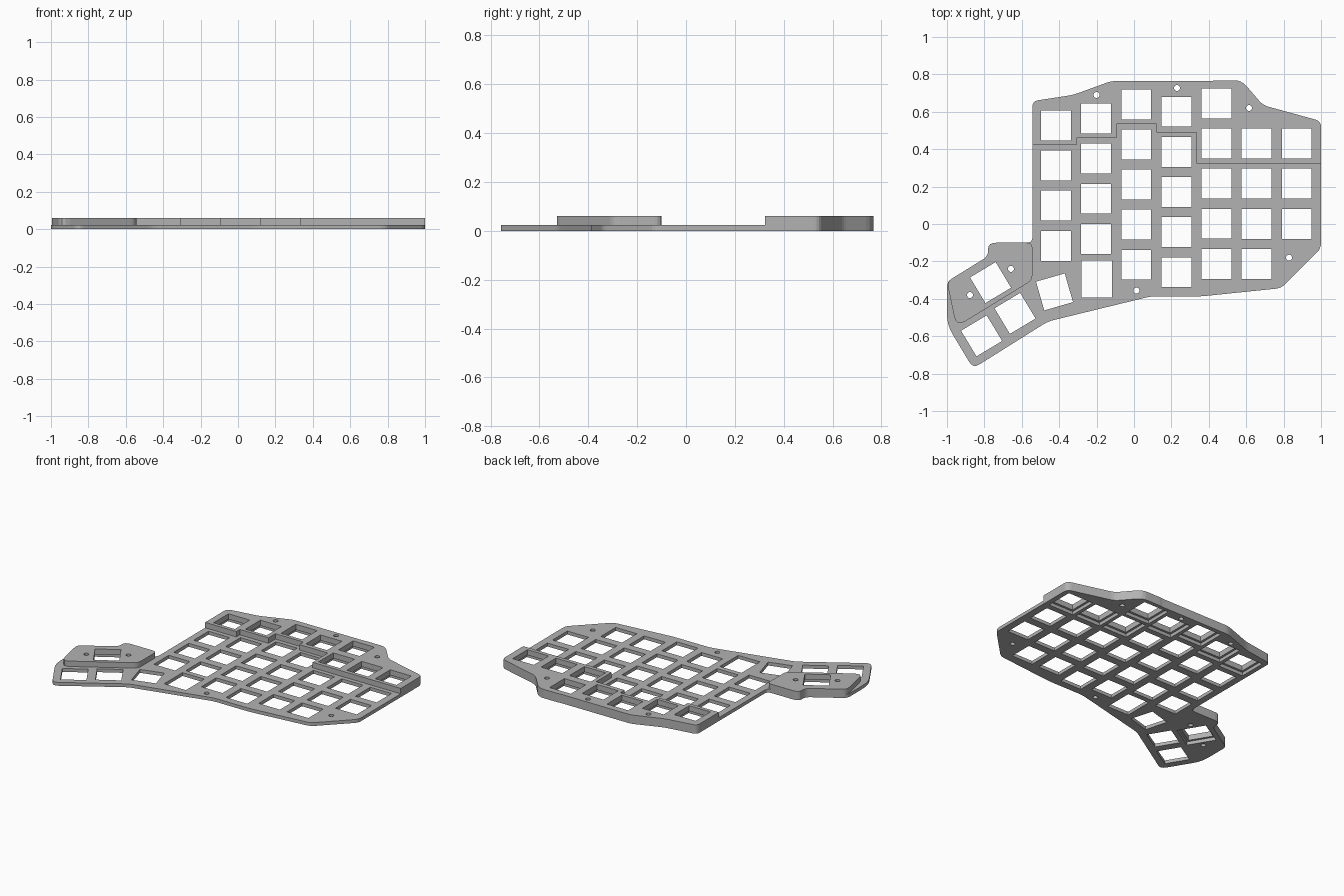
import bpy
import bmesh
from math import radians, cos, sin, tau
from mathutils import Vector, Matrix

cube = bpy.data.objects.get("Cube")
if cube:
    bpy.data.objects.remove(cube, do_unlink=True)

PLATE_TOP = 0.023
RISER_TOP = 0.06
KEY = 0.16        # switch cutout width
CLEARANCE = 0.19  # wider cutout under the raised switches
PITCH = 0.2145

grey = bpy.data.materials.new("plain grey")
grey.use_nodes = True
grey.diffuse_color = (0.45, 0.45, 0.45, 1)
grey.node_tree.nodes["Principled BSDF"].inputs["Base Color"].default_value = grey.diffuse_color


def rounded(points, radius=0.03):
    """Soften every corner of an outline; a third value overrides the radius."""
    result = []
    for i, p in enumerate(points):
        corner = Vector(p[:2])
        before = Vector(points[i - 1][:2]) - corner
        after = Vector(points[(i + 1) % len(points)][:2]) - corner
        r = p[2] if len(p) > 2 else radius
        if r == 0:
            result.append(corner)
            continue
        a = corner + before.normalized() * min(r, before.length * 0.45)
        b = corner + after.normalized() * min(r, after.length * 0.45)
        for step in range(5):
            t = step / 4
            result.append(a * (1 - t) ** 2 + corner * 2 * t * (1 - t) + b * t * t)
    return result


def rectangle(x, y, angle=0, width=KEY, height=None):
    w, h = width / 2, (height or width) / 2
    turn = Matrix.Rotation(radians(angle), 2)
    return [Vector((x, y)) + turn @ Vector(c) for c in ((-w, -h), (w, -h), (w, h), (-w, h))]


def circle(x, y, radius=0.016, sides=20):
    return [Vector((x + radius * cos(tau * i / sides), y + radius * sin(tau * i / sides)))
            for i in range(sides)]


def slab(name, outline, holes, bottom, top):
    """Fill an outline with holes and extrude it between two heights."""
    curve = bpy.data.curves.new(name, "CURVE")
    curve.dimensions = "2D"
    curve.fill_mode = "BOTH"
    curve.extrude = (top - bottom) / 2
    for loop in [outline] + holes:
        spline = curve.splines.new("POLY")
        spline.points.add(len(loop) - 1)
        for point, co in zip(spline.points, loop):
            point.co = (co.x, co.y, 0, 1)
        spline.use_cyclic_u = True
    helper = bpy.data.objects.new(name + " profile", curve)
    bpy.context.collection.objects.link(helper)
    mesh = bpy.data.meshes.new_from_object(helper.evaluated_get(bpy.context.evaluated_depsgraph_get()))
    bpy.data.objects.remove(helper, do_unlink=True)

    bm = bmesh.new()
    bm.from_mesh(mesh)
    bmesh.ops.remove_doubles(bm, verts=bm.verts, dist=0.00005)
    bmesh.ops.translate(bm, verts=bm.verts, vec=(0, 0, (top + bottom) / 2))
    bmesh.ops.recalc_face_normals(bm, faces=bm.faces)
    for face in bm.faces:
        face.smooth = False
    bm.to_mesh(mesh)
    bm.free()
    mesh.materials.clear()
    mesh.materials.append(grey)
    mesh.name = name
    bpy.context.collection.objects.link(bpy.data.objects.new(name, mesh))


# Outlines, split where the raised parts meet the plate
back_edge = [(1, 0.55), (0.69, 0.635), (0.575, 0.768, 0.04), (0.43, 0.768), (0.42, 0.765),
             (-0.12, 0.765), (-0.326, 0.69), (-0.543, 0.657)]
thumb_back = [(-0.543, -0.1), (-0.78, -0.1, 0.045), (-0.78, -0.172), (-1, -0.308)]
front_edge = [(-1, -0.54, 0.06), (-0.86, -0.772, 0.04), (-0.46, -0.521), (0.09, -0.387),
              (0.36, -0.387), (0.787, -0.343), (1, -0.13)]
riser_steps = [(-0.543, 0.422), (-0.308, 0.422), (-0.308, 0.46), (-0.093, 0.46),
               (-0.093, 0.535), (0.12, 0.535), (0.12, 0.49), (0.335, 0.49),
               (0.335, 0.324), (1, 0.324)]
thumb_front = [(-0.95, -0.55, 0.06), (-0.543, -0.3)]

# Switch columns: x, y of the back key, number of keys, how many are raised
columns = [(0.527, 4, 1), (0.564, 4, 1), (0.64, 5, 1), (0.6, 5, 1),
           (0.645, 5, 2), (0.43, 4, 1), (0.43, 3, 1)]
low_keys, raised_keys = [], []
for i, (y, count, raised) in enumerate(columns):
    for row in range(count):
        place = (-0.417 + i * PITCH, y - row * PITCH)
        (raised_keys if row < raised else low_keys).append(place)

thumb_key = (-0.767, -0.313, 31)
thumb_low = [(-0.425, -0.363, 16), (-0.636, -0.478, 31), (-0.815, -0.598, 31)]
back_screws = [(-0.2, 0.69), (0.23, 0.727), (0.615, 0.62)]
front_screws = [(0.829, -0.18), (0.013, -0.356)]
thumb_screws = [(-0.658, -0.24), (-0.877, -0.38)]

# Base plate
plate_holes = [rectangle(*k) for k in low_keys + thumb_low]
plate_holes += [rectangle(*k, width=CLEARANCE) for k in raised_keys]
plate_holes.append(rectangle(*thumb_key, width=CLEARANCE))
plate_holes.append(rectangle(-0.2, -0.294, width=0.164, height=0.198))
plate_holes += [circle(*s) for s in back_screws + front_screws + thumb_screws]
slab("base_plate", rounded(back_edge + thumb_back + front_edge), plate_holes, 0, PLATE_TOP)

# Raised back row
slab("back_riser", rounded(back_edge + [p + (0,) for p in riser_steps]),
     [rectangle(*k) for k in raised_keys] + [circle(*s) for s in back_screws],
     PLATE_TOP, RISER_TOP)

# Raised thumb block
slab("thumb_riser", rounded(thumb_back + thumb_front),
     [rectangle(*thumb_key)] + [circle(*s) for s in thumb_screws],
     PLATE_TOP, RISER_TOP)
